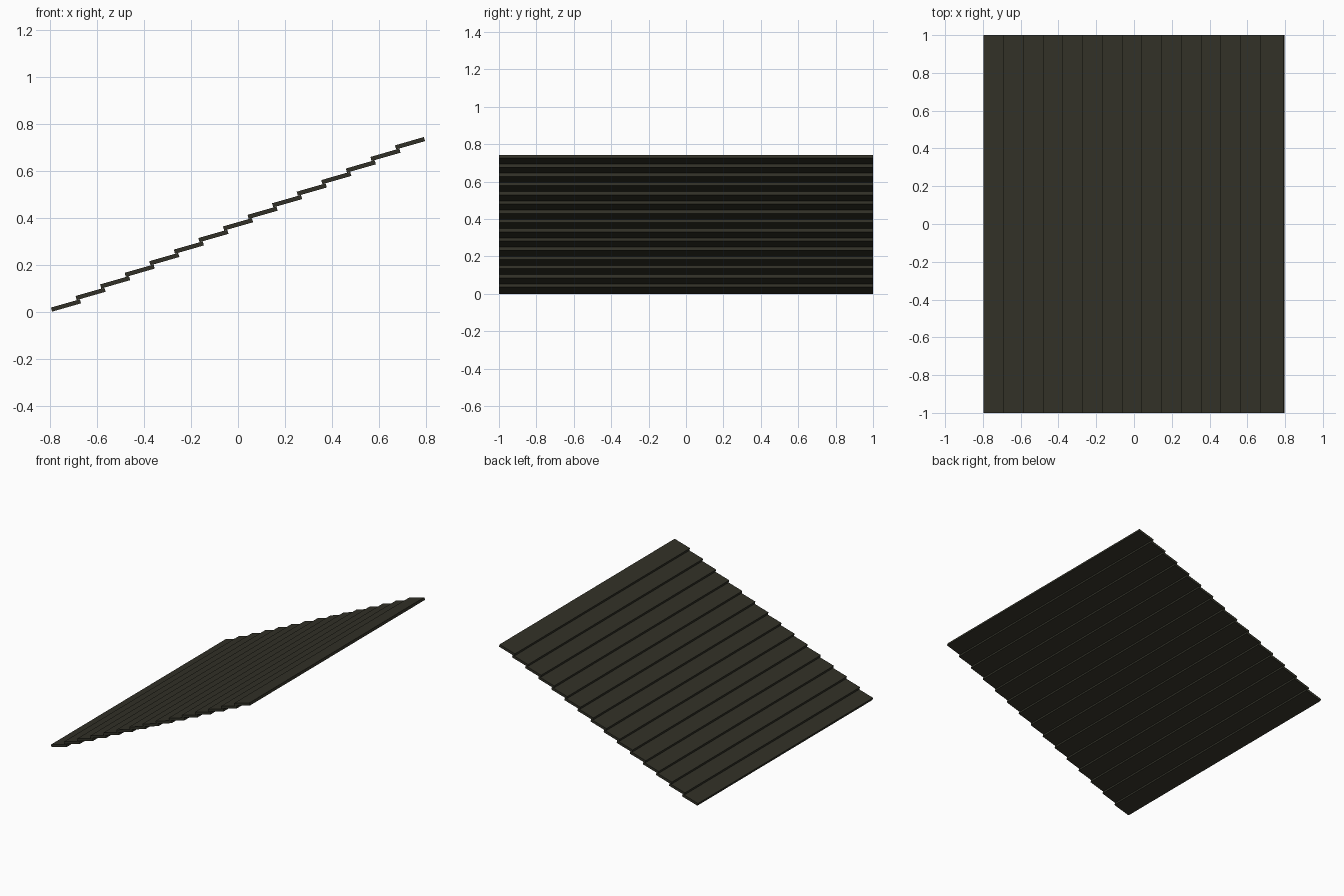
import bpy
import math

if "Cube" in bpy.data.objects:
    bpy.data.objects.remove(bpy.data.objects["Cube"])

COUNT = 15                    # overlapping boards
X_HALF, HEIGHT, DEPTH = 0.796, 0.743, 2.0
WIDTH, THICK, TILT = 0.128, 0.018, math.radians(16)

c, s = math.cos(TILT), math.sin(TILT)
span_x = WIDTH * c + THICK * s
span_z = WIDTH * s + THICK * c
step_x = (2 * X_HALF - span_x) / (COUNT - 1)
step_z = (HEIGHT - span_z) / (COUNT - 1)

wood = bpy.data.materials.new("dark_olive_brown")
wood.diffuse_color = (0.031, 0.030, 0.020, 1)
wood.use_nodes = True
wood.node_tree.nodes["Principled BSDF"].inputs["Base Color"].default_value = wood.diffuse_color


def add_board(i):
    """One long tilted board, lapped over the board below it."""
    x = -X_HALF + span_x / 2 + i * step_x
    z = span_z / 2 + i * step_z
    bpy.ops.mesh.primitive_cube_add(size=1, location=(x, 0, z), rotation=(0, -TILT, 0))
    board = bpy.context.object
    board.name = f"roof_board_{i + 1:02d}"
    board.scale = (WIDTH, DEPTH, THICK)
    board.data.materials.append(wood)


# Sloping run of lapped boards
for i in range(COUNT):
    add_board(i)
